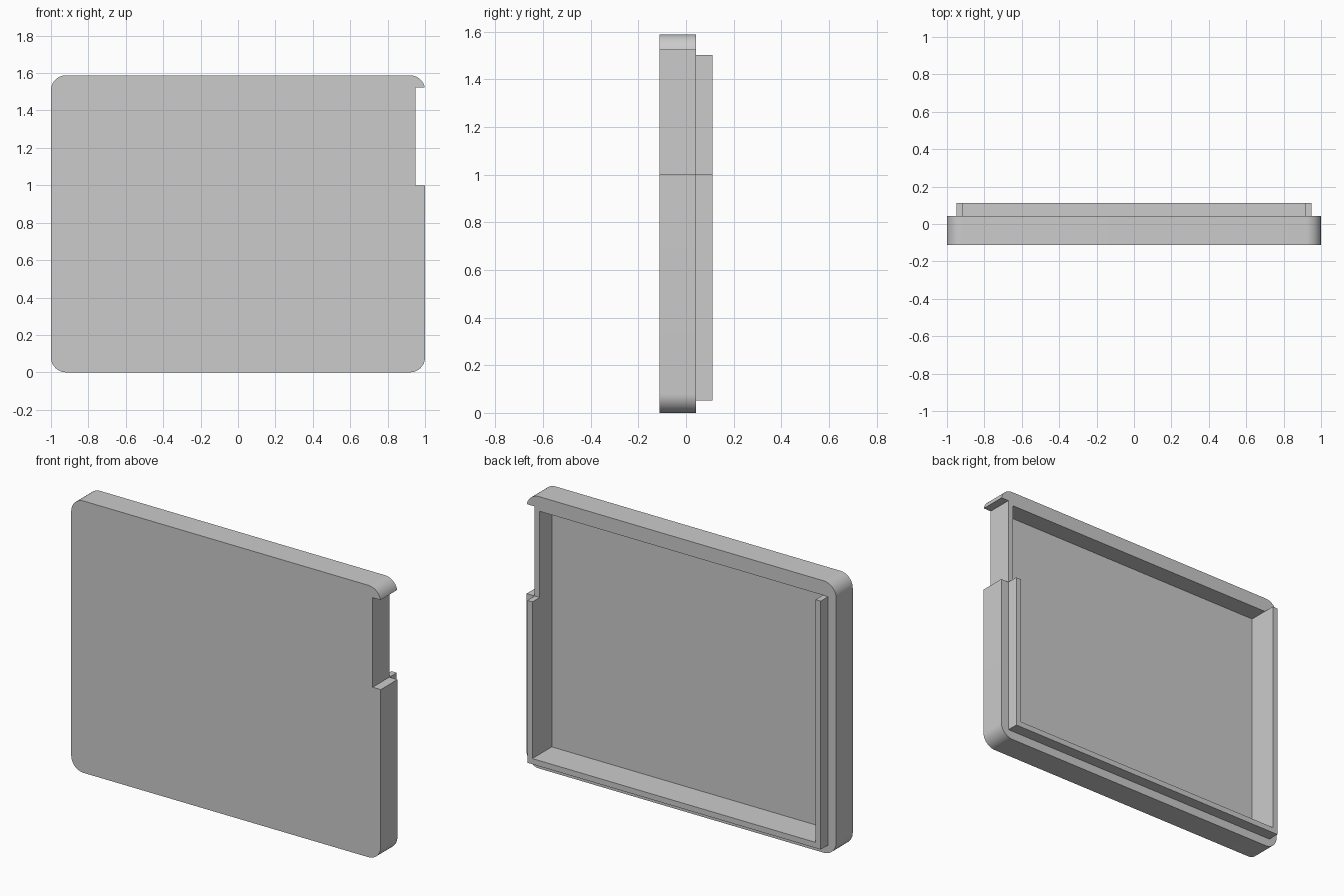
import bpy
import bmesh
from math import sin, cos, pi, radians

cube = bpy.data.objects.get("Cube")
if cube:
    bpy.data.objects.remove(cube, do_unlink=True)

# Main sizes
HEIGHT = 1.588
FRONT, RIM, BACK = -0.111, 0.043, 0.111
FLOOR = -0.068
RADIUS = 0.08
LIP_OUT, LIP_IN = 0.052, 0.085      # insets from the outer edge
NOTCH_LOW, NOTCH_HIGH = 1.0, 1.523

grey = bpy.data.materials.new("plain_grey")
grey.use_nodes = True
grey.diffuse_color = (0.6, 0.6, 0.6, 1)
grey.node_tree.nodes["Principled BSDF"].inputs["Base Color"].default_value = (0.6, 0.6, 0.6, 1)


def extrude_outline(name, outline, y0, y1):
    """Solid made from an x-z outline, extruded from y0 to y1."""
    bm = bmesh.new()
    face = bm.faces.new([bm.verts.new((x, y0, z)) for x, z in outline])
    moved = bmesh.ops.extrude_face_region(bm, geom=[face])["geom"]
    verts = [v for v in moved if isinstance(v, bmesh.types.BMVert)]
    bmesh.ops.translate(bm, verts=verts, vec=(0, y1 - y0, 0))
    bmesh.ops.recalc_face_normals(bm, faces=bm.faces)
    mesh = bpy.data.meshes.new(name)
    bm.to_mesh(mesh)
    bm.free()
    mesh.materials.append(grey)
    obj = bpy.data.objects.new(name, mesh)
    bpy.context.collection.objects.link(obj)
    return obj


def rectangle(x0, x1, z0, z1):
    return [(x0, z0), (x1, z0), (x1, z1), (x0, z1)]


def rounded_rectangle(width, height, radius, steps=10):
    points = []
    centres = [(1, 1), (-1, 1), (-1, -1), (1, -1)]
    for corner, (sx, sz) in enumerate(centres):
        cx = sx * (width / 2 - radius)
        cz = height / 2 + sz * (height / 2 - radius)
        for i in range(steps + 1):
            a = (corner + i / steps) * pi / 2
            points.append((cx + radius * cos(a), cz + radius * sin(a)))
    return points


def cut(target, cutter):
    mod = target.modifiers.new("cut", "BOOLEAN")
    mod.operation = "DIFFERENCE"
    mod.solver = "EXACT"
    mod.object = cutter
    cutter.hide_render = True
    bpy.context.view_layer.objects.active = target
    bpy.ops.object.modifier_apply(modifier=mod.name)
    bpy.data.objects.remove(cutter, do_unlink=True)


# Shallow tray with rounded corners
tray = extrude_outline("cover_tray", rounded_rectangle(2, HEIGHT, RADIUS), FRONT, RIM)
inner = 1 - LIP_IN
outer = 1 - LIP_OUT
top = HEIGHT - LIP_IN
cut(tray, extrude_outline("cavity_cutter", rectangle(-inner, inner, LIP_IN, top), FLOOR, 1))

# Side notch in the left wall
cut(tray, extrude_outline("notch_cutter",
                          rectangle(outer, 2, NOTCH_LOW, NOTCH_HIGH), -1, 1))

# U-shaped lip on the rim, its left arm ending at the notch
lip_outline = [(-outer, top), (-outer, LIP_OUT), (outer, LIP_OUT), (outer, NOTCH_LOW),
               (inner, NOTCH_LOW), (inner, LIP_IN), (-inner, LIP_IN), (-inner, top)]
lip = extrude_outline("rim_lip", lip_outline, RIM, BACK)

# Smooth corners, sharp edges
bpy.ops.object.select_all(action="DESELECT")
tray.select_set(True)
bpy.context.view_layer.objects.active = tray
bpy.ops.object.shade_smooth_by_angle(angle=radians(30))
